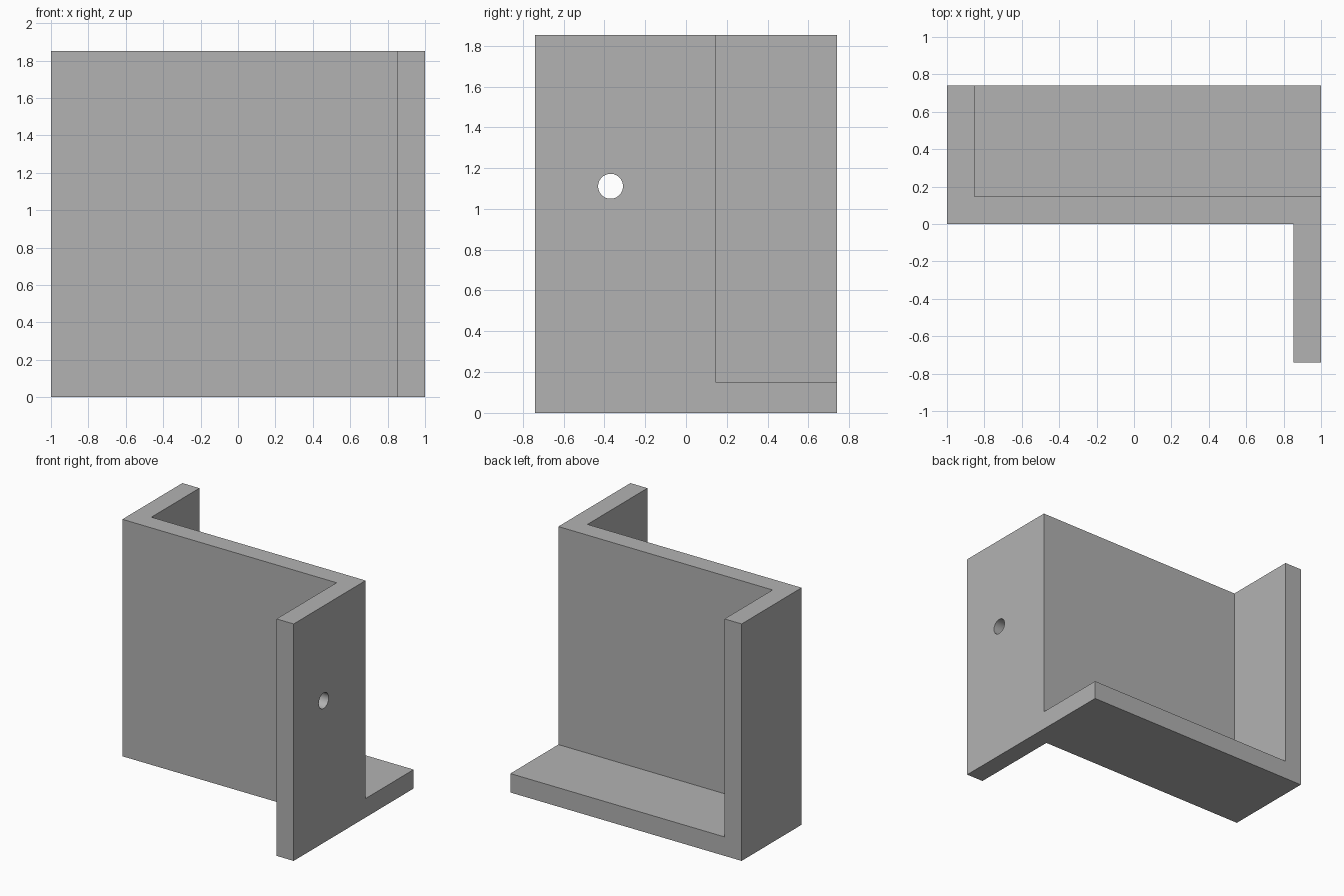
import bpy
import bmesh
from math import radians
from mathutils import Matrix

cube = bpy.data.objects.get("Cube")
if cube:
    bpy.data.objects.remove(cube, do_unlink=True)

HALF_WIDTH, DEPTH, HEIGHT, THICK = 1.0, 0.741, 1.852, 0.148
HOLE_RADIUS, HOLE_Y, HOLE_Z = 0.061, -0.37, 1.111

grey = bpy.data.materials.new("plain grey")
grey.use_nodes = True
colour = (0.448, 0.448, 0.448, 1)
grey.diffuse_color = colour
grey.node_tree.nodes["Principled BSDF"].inputs["Base Color"].default_value = colour


def add_object(name, bm):
    bmesh.ops.recalc_face_normals(bm, faces=bm.faces)
    mesh = bpy.data.meshes.new(name)
    bm.to_mesh(mesh)
    bm.free()
    mesh.materials.append(grey)
    obj = bpy.data.objects.new(name, mesh)
    bpy.context.collection.objects.link(obj)
    return obj


def extrude_profile(name, points, height):
    bm = bmesh.new()
    face = bm.faces.new([bm.verts.new((x, y, 0)) for x, y in points])
    result = bmesh.ops.extrude_face_region(bm, geom=[face])
    top = [v for v in result["geom"] if isinstance(v, bmesh.types.BMVert)]
    bmesh.ops.translate(bm, verts=top, vec=(0, 0, height))
    return add_object(name, bm)


def combine(target, helper, operation):
    helper.hide_render = True
    mod = target.modifiers.new(operation.title(), "BOOLEAN")
    mod.operation, mod.solver, mod.object = operation, "EXACT", helper
    bpy.context.view_layer.objects.active = target
    bpy.ops.object.modifier_apply(modifier=mod.name)
    bpy.data.objects.remove(helper, do_unlink=True)


# Z-shaped upright: back flange, centre wall and front flange
inner = HALF_WIDTH - THICK
bracket = extrude_profile("bracket", [
    (-HALF_WIDTH, 0), (inner, 0), (inner, -DEPTH), (HALF_WIDTH, -DEPTH),
    (HALF_WIDTH, THICK), (-inner, THICK), (-inner, DEPTH), (-HALF_WIDTH, DEPTH),
], HEIGHT)

# Floor plate behind the centre wall, overlapping into the walls
overlap = THICK / 2
floor = extrude_profile("floor_plate", [
    (-inner - overlap, overlap), (HALF_WIDTH, overlap),
    (HALF_WIDTH, DEPTH), (-inner - overlap, DEPTH),
], THICK)
combine(bracket, floor, "UNION")

# Round hole through the front flange
bm = bmesh.new()
bmesh.ops.create_cone(
    bm, cap_ends=True, segments=48, radius1=HOLE_RADIUS, radius2=HOLE_RADIUS,
    depth=THICK * 3,
    matrix=Matrix.Translation((HALF_WIDTH - overlap, HOLE_Y, HOLE_Z))
    @ Matrix.Rotation(radians(90), 4, "Y"))
combine(bracket, add_object("hole_cutter", bm), "DIFFERENCE")

# Smooth hole wall, sharp edges elsewhere
bracket.select_set(True)
bpy.ops.object.shade_smooth_by_angle(angle=radians(30))
